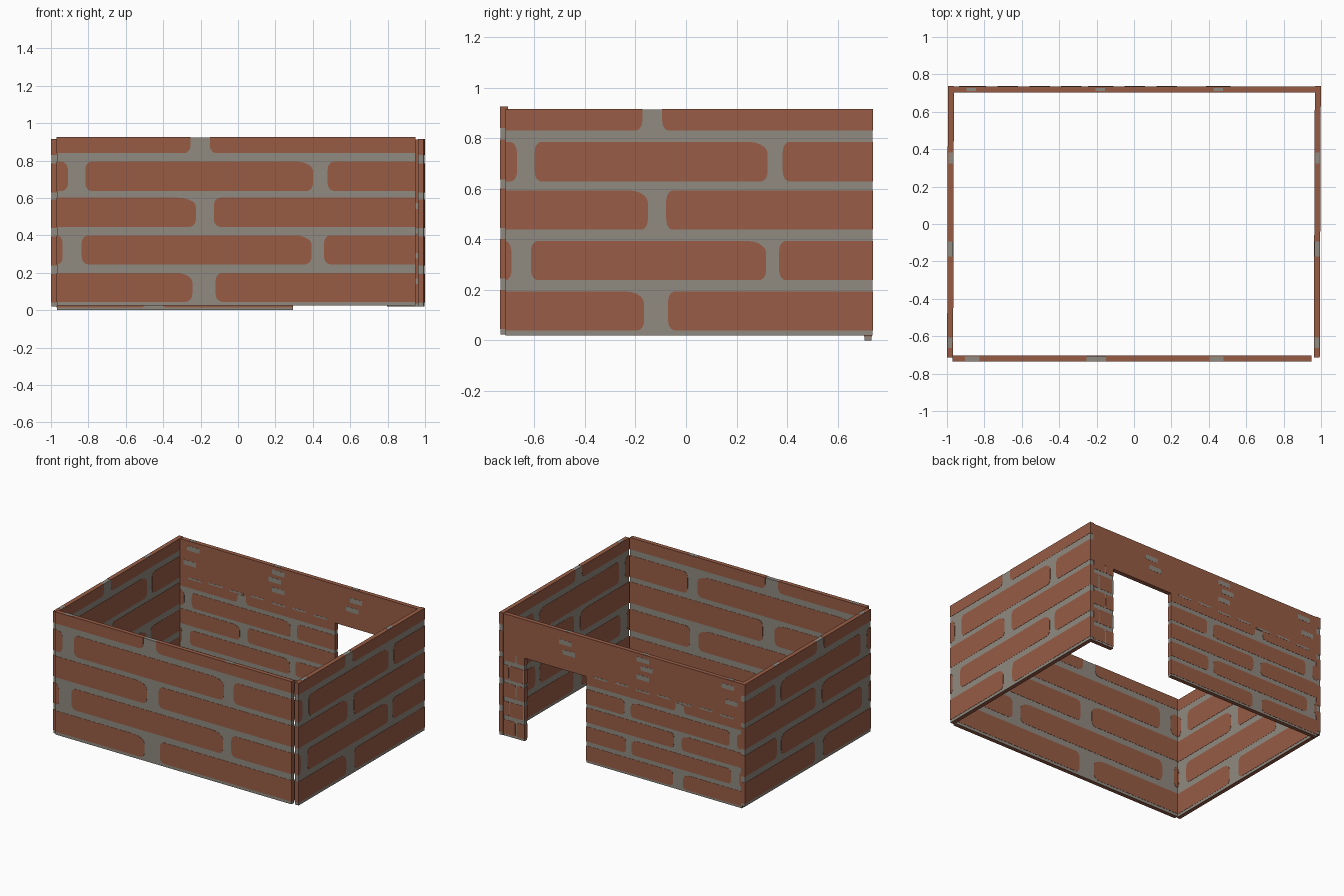
import bpy, bmesh, math
from mathutils import Matrix

if "Cube" in bpy.data.objects:
    bpy.data.objects.remove(bpy.data.objects["Cube"])


def material(name, rgb):
    m = bpy.data.materials.new(name)
    m.diffuse_color = (*rgb, 1)
    m.use_nodes = True
    m.node_tree.nodes["Principled BSDF"].inputs["Base Color"].default_value = m.diffuse_color
    return m


BRICK = material("brick red", (0.314, 0.107, 0.060))
MORTAR = material("mortar grey", (0.279, 0.254, 0.216))

# Brick courses as fractions of a wall: (bottom, top, [(start, end), ...])
COURSES = [
    (0.022, 0.194, [(0, 0.378), (0.443, 1)]),
    (0.244, 0.417, [(0, 0.017), (0.07, 0.710), (0.745, 1)]),
    (0.467, 0.640, [(0, 0.388), (0.438, 1)]),
    (0.680, 0.855, [(0, 0.032), (0.08, 0.714), (0.755, 1)]),
    (0.905, 1.000, [(0, 0.373), (0.427, 1)]),
]


def add_box(bm, x0, x1, y0, y1, z0, z1):
    m = Matrix.Translation(((x0 + x1) / 2, (y0 + y1) / 2, (z0 + z1) / 2))
    m = m @ Matrix.Diagonal((x1 - x0, y1 - y0, z1 - z0, 1))
    bmesh.ops.create_cube(bm, size=1, matrix=m)


def add_brick(bm, x0, x1, z0, z1, t, round_left, round_right, round_top, su, sv):
    """Prism through the wall with softly rounded free corners."""
    r = 0.018 * su
    h = 0.045 * sv
    w = x1 - x0
    top = 1 if round_top else 0
    long_end = 0.05 * su if round_right and w > 0.2 * su else r
    corners = [  # centre sign, radii, start angle
        (x1, z0, -1, 1, r * round_right, h * round_right, -90),
        (x1, z1, -1, -1, long_end * round_right * top, 1.2 * h * round_right * top, 0),
        (x0, z1, 1, -1, r * round_left * top, h * round_left * top, 90),
        (x0, z0, 1, 1, r * round_left, h * round_left, 180),
    ]
    pts = []
    for cx, cz, sx, sz, rx, rz, a in corners:
        rx = min(rx, w * 0.9)
        if rx < 1e-6:
            pts.append((cx, cz))
            continue
        for i in range(6):
            k = math.radians(a + 18 * i)
            pts.append((cx + sx * rx + rx * math.cos(k), cz + sz * rz + rz * math.sin(k)))
    f = bm.faces.new([bm.verts.new((x, -t / 2, z)) for x, z in pts])
    ext = bmesh.ops.extrude_face_region(bm, geom=[f])
    verts = [e for e in ext["geom"] if isinstance(e, bmesh.types.BMVert)]
    bmesh.ops.translate(bm, verts=verts, vec=(0, t, 0))


def finish(bm, name, mat, loc, rot):
    bmesh.ops.recalc_face_normals(bm, faces=bm.faces)
    me = bpy.data.meshes.new(name)
    bm.to_mesh(me)
    bm.free()
    me.materials.append(mat)
    ob = bpy.data.objects.new(name, me)
    ob.location = loc
    ob.rotation_euler = (0, 0, rot)
    bpy.context.collection.objects.link(ob)


def wall(name, x0, x1, z0, z1, loc, rot=0.0, t=0.032, capped=True):
    su, sv = x1 - x0, z1 - z0
    # mortar core, slightly inside the brick faces
    bm = bmesh.new()
    e = 0.0015
    add_box(bm, x0 + e, x1 - e, -t / 2 + e, t / 2 - e, z0, z1 - e)
    if capped:  # mortar patches on the top edge
        for u, v in ((0.035, 0.075), (0.715, 0.755)):
            add_box(bm, x0 + u * su, x0 + v * su, -t * 0.35, t * 0.35, z1 - 0.003, z1 + 0.001)
    finish(bm, name + "_mortar", MORTAR, loc, rot)
    # bricks, plus a thin strip under the wall
    bm = bmesh.new()
    for b, h, spans in COURSES:
        for u, v in spans:
            add_brick(bm, x0 + u * su, x0 + v * su, z0 + b * sv, z0 + h * sv, t,
                      int(u > 0), int(v < 1), h < 1, su, sv)
    add_box(bm, x0 + e, x1 - e, -t / 2 + e, t / 2 - e, z0 - 0.001, z0 + 0.001)
    finish(bm, name + "_bricks", BRICK, loc, rot)


# Front and side walls (side walls lean round a touch in plan)
wall("front_wall", -0.97, 0.95, 0.025, 0.925, (0, -0.72, 0))
wall("right_wall", -0.727, 0.727, 0.02, 0.915, (0.98, 0.012, 0), math.pi / 2 - 0.004)
wall("left_wall", -0.727, 0.727, 0.02, 0.915, (-0.981, 0.012, 0), math.pi / 2 - 0.003)

# Back wall: two pieces either side of the doorway
wall("back_wall_wide", -0.97, 0.295, 0.001, 0.63, (0, 0.72, 0), capped=False)
wall("back_wall_pillar", 0.795, 0.966, 0.021, 0.63, (0, 0.72, 0), capped=False)

# Lintel band over the doorway
bm = bmesh.new()
add_box(bm, -0.968, 0.968, -0.016, 0.016, 0.63, 0.913)
finish(bm, "door_lintel", BRICK, (0, 0.72, 0), 0)

# Mortar flecks showing on both faces of the lintel
bm = bmesh.new()
for x, zs in ((-0.87, (0.86, 0.75)), (-0.18, (0.87, 0.81, 0.74)), (0.45, (0.83, 0.76))):
    for i, z in enumerate(zs):
        s = 0.015 * (-1) ** i
        add_box(bm, x - 0.05 + s, x + 0.05 + s, -0.017, 0.017, z - 0.017, z + 0.017)
    add_box(bm, x - 0.025, x + 0.025, -0.008, 0.008, 0.91, 0.914)
for i in range(7):
    x = -0.9 + 0.17 * i
    add_box(bm, x, x + 0.11, -0.017, 0.017, 0.634 + 0.006 * (i % 2), 0.646 + 0.006 * (i % 2))
finish(bm, "lintel_mortar", MORTAR, (0, 0.72, 0), 0)
